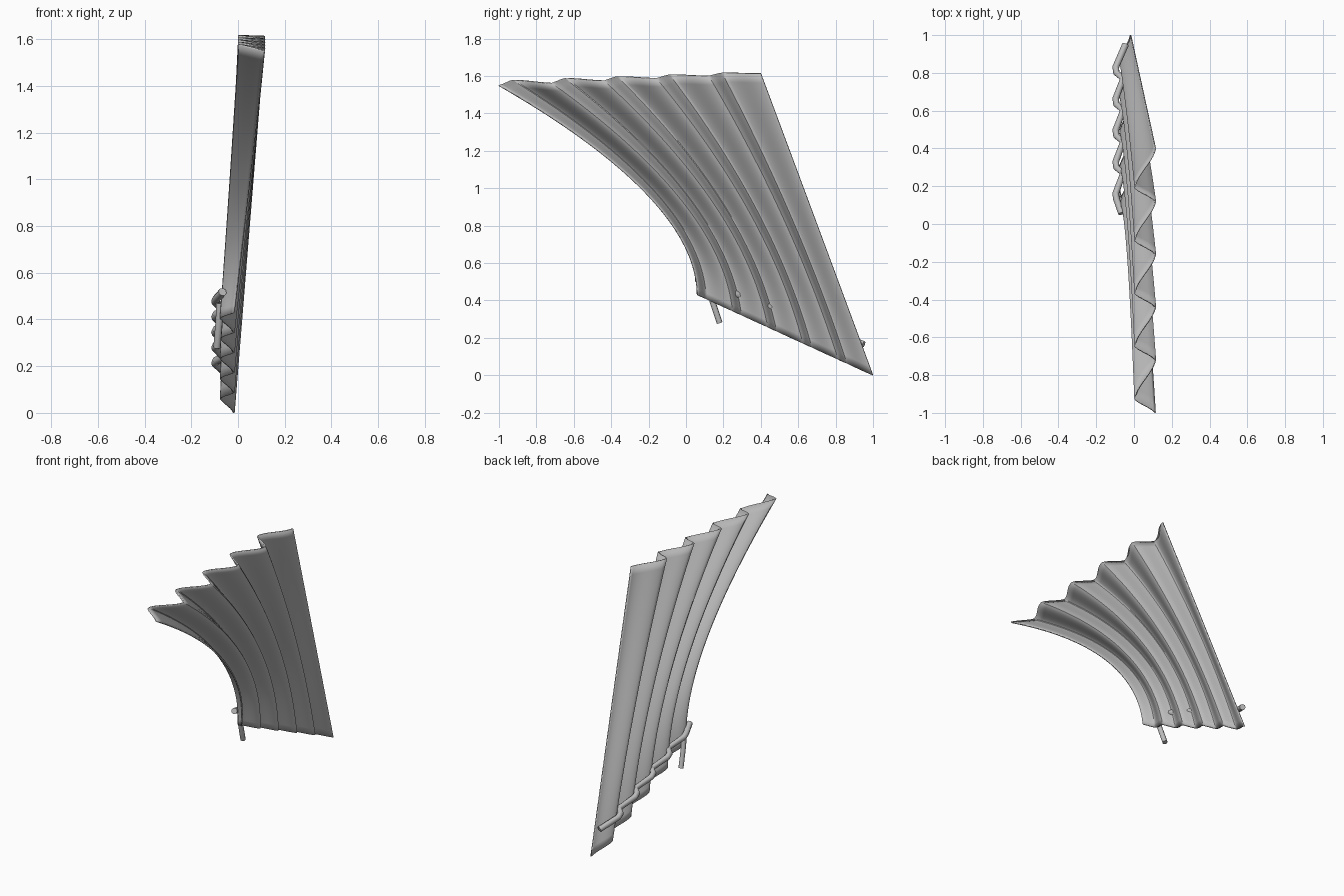
import bpy
import math
from mathutils import Vector

if "Cube" in bpy.data.objects:
    bpy.data.objects.remove(bpy.data.objects["Cube"])

grey = bpy.data.materials.new("plain_grey")
grey.use_nodes = True
grey.diffuse_color = (0.5, 0.5, 0.5, 1)
grey.node_tree.nodes["Principled BSDF"].inputs["Base Color"].default_value = (0.5, 0.5, 0.5, 1)

PLEATS, STEPS, ROWS = 5, 20, 32
FOLD = 0.27  # share of each pleat taken by its steep return


def lerp(a, b, t):
    return a + (b - a) * t


def pleat(u):
    """Rounded sawtooth: 1 on a crest, 0 in a valley."""
    p = (u * PLEATS) % 1.0
    d = 1 - p / FOLD if p < FOLD else (p - FOLD) / (1 - FOLD)
    return lerp(d, 0.5 - 0.5 * math.cos(math.pi * d), 0.6)


# Curved front edge and straight back edge, as bottom / handle / top (y, z)
front_edge = [Vector(p) for p in ((0.06, 0.43), (0.06, 0.94), (-1.0, 1.55))]
back_edge = [Vector(p) for p in ((1.0, 0.0), (0.7, 0.81), (0.4, 1.615))]


def sheet_point(u, v):
    a, b, c = (lerp(f, k, u) for f, k in zip(front_edge, back_edge))
    y, z = lerp(lerp(a, b, v), lerp(b, c, v), v)
    w = pleat(u)
    x = lerp(lerp(-0.075, 0.003, v), lerp(-0.018, 0.113, v), w)
    return x, y, z + 0.025 * (1 - w) * v * (1 - 0.6 * u)


# Pleated sheet
cols = PLEATS * STEPS
verts = [sheet_point(i / cols, j / ROWS) for j in range(ROWS + 1) for i in range(cols + 1)]
n = cols + 1
faces = [(j * n + i, j * n + i + 1, (j + 1) * n + i + 1, (j + 1) * n + i)
         for j in range(ROWS) for i in range(cols)]
mesh = bpy.data.meshes.new("pleated_sheet")
mesh.from_pydata(verts, [], faces)
mesh.materials.append(grey)
sheet = bpy.data.objects.new("pleated_sheet", mesh)
bpy.context.collection.objects.link(sheet)
solid = sheet.modifiers.new("thickness", 'SOLIDIFY')
solid.thickness = 0.008
solid.offset = 0
bpy.context.view_layer.objects.active = sheet
sheet.select_set(True)
bpy.ops.object.shade_smooth_by_angle(angle=math.radians(40))


def tube(name, points, radius):
    curve = bpy.data.curves.new(name, 'CURVE')
    curve.dimensions = '3D'
    curve.bevel_depth = radius
    curve.bevel_resolution = 2
    curve.use_fill_caps = True
    spline = curve.splines.new('POLY')
    spline.points.add(len(points) - 1)
    for p, co in zip(spline.points, points):
        p.co = (*co, 1)
    curve.materials.append(grey)
    ob = bpy.data.objects.new(name, curve)
    bpy.context.collection.objects.link(ob)
    return ob


# Zigzag rod running through the folds near the bottom edge
def rod_point(x, y):
    return x, y, lerp(0.52, 0.165, (y - 0.05) / 0.9)


rod = [rod_point(-0.045, 0.95)]
for k in range(PLEATS):
    y = 0.83 - k * 0.167
    rod += [rod_point(-0.097, y), rod_point(-0.093, y - 0.03), rod_point(-0.058, y - 0.06)]
rod[-1] = rod_point(-0.066, 0.055)
tube("zigzag_rod", rod, 0.018)

# Short bent prong hanging from the front end of the rod
tube("hanging_prong", [(-0.078, 0.13, 0.47), (-0.08, 0.14, 0.4), (-0.09, 0.18, 0.28)], 0.016)
